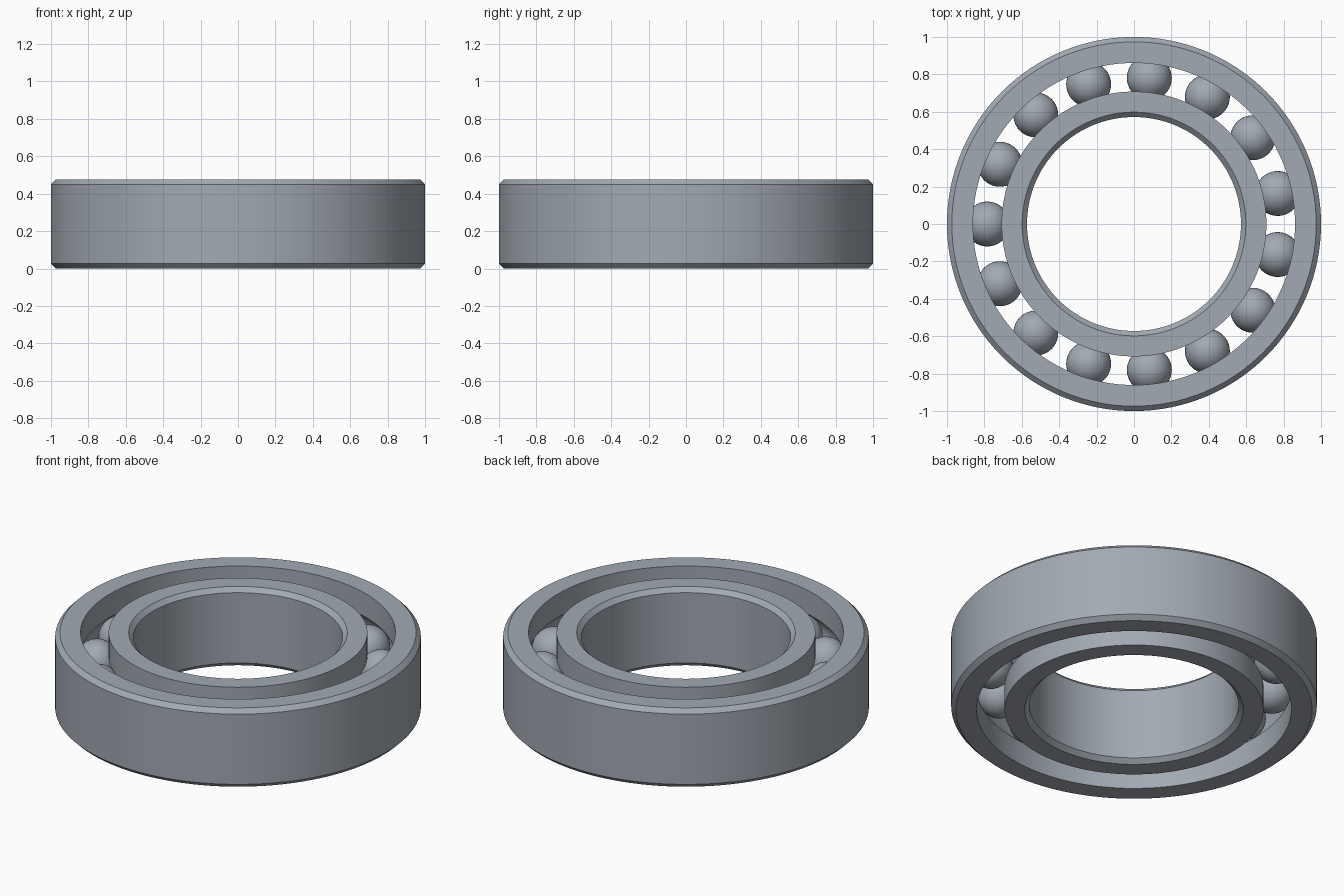
import bpy, bmesh, math
from mathutils import Matrix

cube = bpy.data.objects.get("Cube")
if cube:
    bpy.data.objects.remove(cube, do_unlink=True)

HEIGHT = 0.476
MID = HEIGHT / 2
CHAMFER = 0.026
PITCH = 0.785          # radius of the ball circle
BALL = 0.12
BALL_COUNT = 15
SEGMENTS = 128

steel = bpy.data.materials.new("brushed steel")
steel.use_nodes = True
colour = (0.36, 0.40, 0.45, 1)
steel.diffuse_color = colour
steel.node_tree.nodes["Principled BSDF"].inputs["Base Color"].default_value = colour


def finish(name, bm):
    """Turn a bmesh into a smooth steel object with crisp edges."""
    bmesh.ops.recalc_face_normals(bm, faces=bm.faces)
    mesh = bpy.data.meshes.new(name)
    bm.to_mesh(mesh)
    bm.free()
    mesh.materials.append(steel)
    obj = bpy.data.objects.new(name, mesh)
    bpy.context.collection.objects.link(obj)
    bpy.ops.object.select_all(action="DESELECT")
    obj.select_set(True)
    bpy.context.view_layer.objects.active = obj
    bpy.ops.object.shade_smooth_by_angle(angle=math.radians(30))
    return obj


def race(name, plain_radius, track_radius):
    """Revolve a ring: chamfered plain wall, grooved track wall."""
    side = 1 if track_radius > PITCH else -1
    cut = plain_radius - side * CHAMFER
    profile = [(track_radius, 0), (cut, 0), (plain_radius, CHAMFER),
               (plain_radius, HEIGHT - CHAMFER), (cut, HEIGHT), (track_radius, HEIGHT)]
    # ball groove as an arc around the ball centre
    groove = BALL + 0.002
    half = math.acos(abs(track_radius - PITCH) / groove)
    steps = 14
    for i in range(steps + 1):
        a = half * (1 - 2 * i / steps)
        profile.append((PITCH + side * groove * math.cos(a), MID + groove * math.sin(a)))

    bm = bmesh.new()
    verts = [bm.verts.new((r, 0, z)) for r, z in profile]
    edges = [bm.edges.new((v, verts[(i + 1) % len(verts)])) for i, v in enumerate(verts)]
    bmesh.ops.spin(bm, geom=verts + edges, cent=(0, 0, 0), axis=(0, 0, 1),
                   angle=math.tau, steps=SEGMENTS)
    bmesh.ops.remove_doubles(bm, verts=bm.verts, dist=0.0001)
    return finish(name, bm)


# Rings
race("outer_race", 1.0, 0.861)
race("inner_race", 0.572, 0.708)

# Balls, evenly spaced starting from the right side
for i in range(BALL_COUNT):
    angle = math.pi + math.tau * i / BALL_COUNT
    spot = (PITCH * math.cos(angle), PITCH * math.sin(angle), MID)
    bm = bmesh.new()
    bmesh.ops.create_uvsphere(bm, u_segments=40, v_segments=20, radius=BALL,
                              matrix=Matrix.Translation(spot))
    finish(f"ball_{i + 1}", bm)
